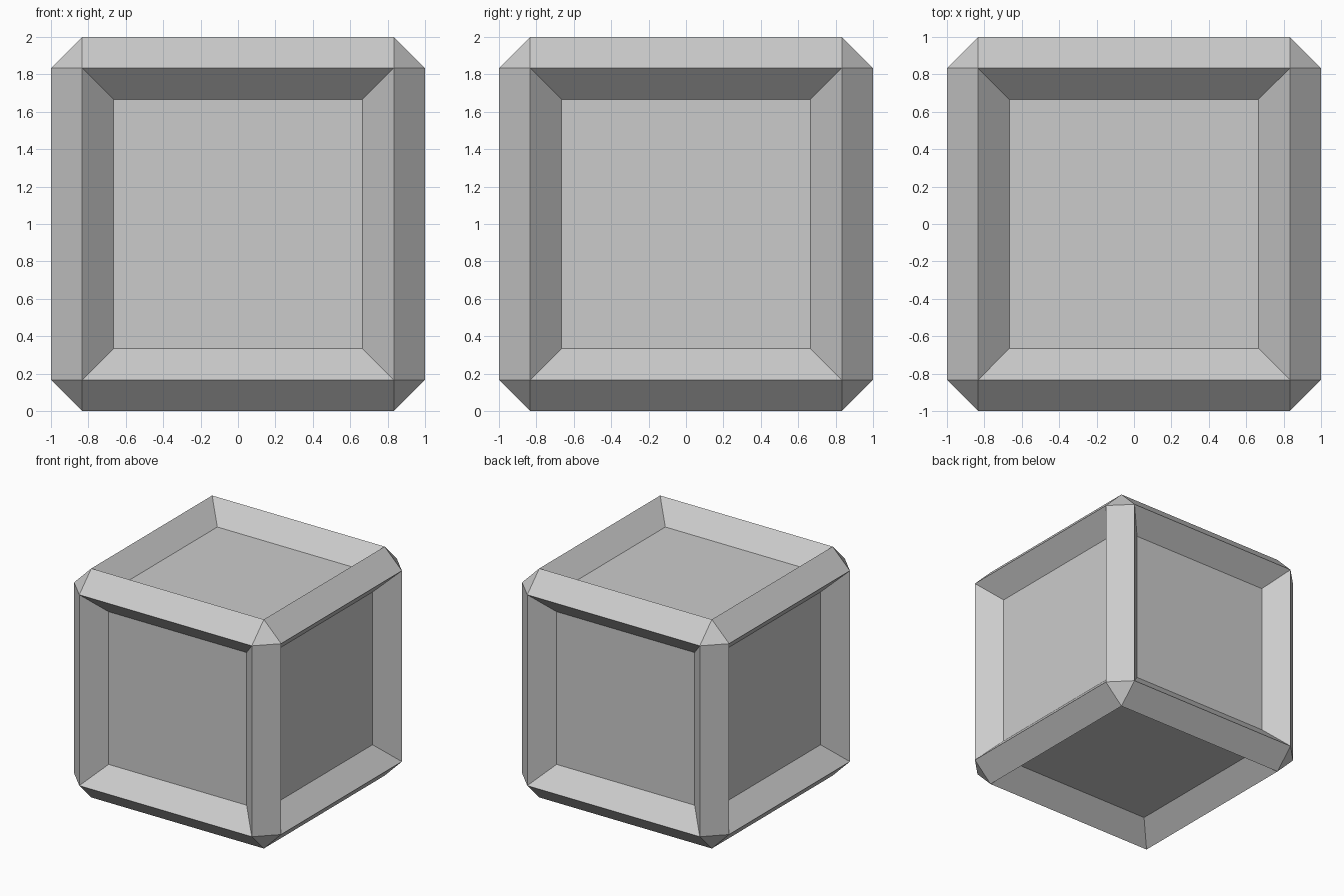
import bpy
import bmesh
from mathutils import Matrix

if "Cube" in bpy.data.objects:
    bpy.data.objects.remove(bpy.data.objects["Cube"])

STEP = 1 / 6  # width of edge chamfers, and width and depth of the sunken panels

bm = bmesh.new()
bmesh.ops.create_cube(bm, size=2, matrix=Matrix.Translation((0, 0, 1)))

# Chamfered edges with triangular corners
bmesh.ops.bevel(bm, geom=bm.edges[:], offset=STEP, offset_type='OFFSET',
                segments=1, profile=0.5, affect='EDGES')

# Sunken panel with 45 degree walls on each of the six sides
bm.normal_update()
sides = [f for f in bm.faces if f.calc_area() > 1]
bmesh.ops.inset_individual(bm, faces=sides, thickness=STEP, depth=-STEP,
                           use_even_offset=True)
bm.normal_update()

mesh = bpy.data.meshes.new("panelled_crate")
bm.to_mesh(mesh)
bm.free()
crate = bpy.data.objects.new("panelled_crate", mesh)
bpy.context.collection.objects.link(crate)
